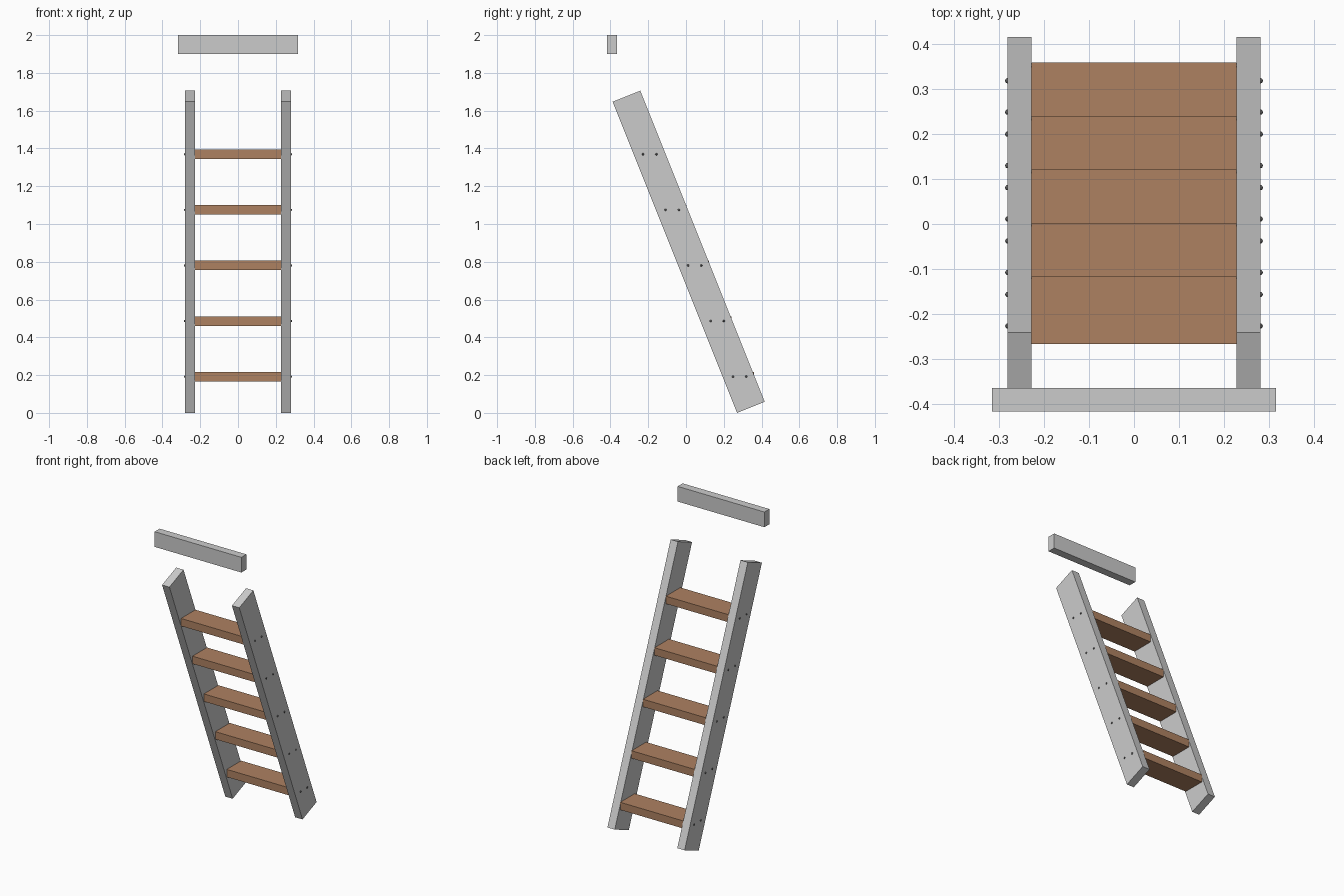
import bpy, bmesh, math
from mathutils import Matrix

if "Cube" in bpy.data.objects:
    bpy.data.objects.remove(bpy.data.objects["Cube"])


def material(name, rgb):
    m = bpy.data.materials.new(name)
    m.diffuse_color = (*rgb, 1)
    m.use_nodes = True
    m.node_tree.nodes["Principled BSDF"].inputs["Base Color"].default_value = m.diffuse_color
    return m


STEEL = material("light_grey", (0.60, 0.60, 0.60))
WOOD = material("brown_wood", (0.42, 0.22, 0.12))
DARK = material("dark_grey", (0.12, 0.12, 0.12))


def finish(name, bm, mat):
    me = bpy.data.meshes.new(name)
    bm.to_mesh(me)
    bm.free()
    me.materials.append(mat)
    ob = bpy.data.objects.new(name, me)
    bpy.context.collection.objects.link(ob)
    return ob


def box(name, loc, size, mat, tilt=0):
    bm = bmesh.new()
    bmesh.ops.create_cube(bm, size=1, matrix=Matrix.Diagonal((*size, 1)))
    ob = finish(name, bm, mat)
    ob.location = loc
    ob.rotation_euler.x = tilt
    return ob


def screw(name, loc):
    bm = bmesh.new()
    bmesh.ops.create_uvsphere(bm, u_segments=10, v_segments=6, radius=0.006,
                              matrix=Matrix.Rotation(math.pi / 2, 4, 'Y'))
    ob = finish(name, bm, DARK)
    ob.location = loc


# Leaning side rails
for side, s in (("left", -1), ("right", 1)):
    box(f"{side}_rail", (s * 0.2548, 0.014, 0.853), (0.0534, 0.158, 1.774),
        STEEL, math.radians(21.8))

# Level treads with a pair of screws at each end
for i in range(5):
    y, z = 0.284 - 0.119 * i, 0.192 + 0.2943 * i
    box(f"tread_{i + 1}", (0, y, z), (0.457, 0.15, 0.05), WOOD)
    for side, s in (("left", -1), ("right", 1)):
        for end, dy in (("front", -0.035), ("back", 0.035)):
            screw(f"screw_{side}_{end}_{i + 1}", (s * 0.281, y + dy, z))

# Separate crossbeam above the top
box("top_beam", (0, -0.391, 1.95), (0.633, 0.052, 0.10), STEEL)
